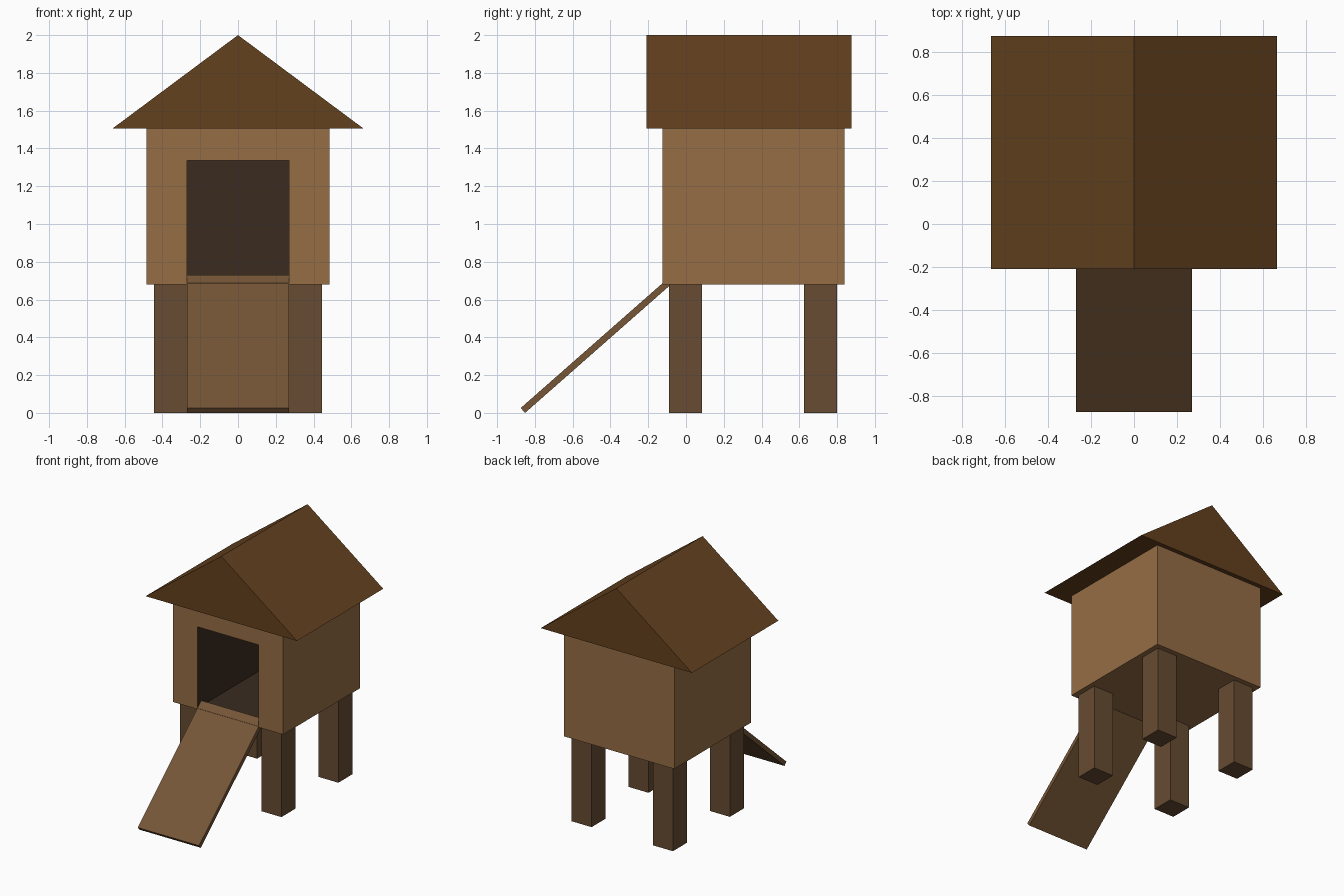
import bpy, bmesh
from mathutils import Vector

if "Cube" in bpy.data.objects:
    bpy.data.objects.remove(bpy.data.objects["Cube"])


def material(name, rgb):
    def lin(c):
        c /= 255
        return c / 12.92 if c <= 0.04045 else ((c + 0.055) / 1.055) ** 2.4
    m = bpy.data.materials.new(name)
    m.diffuse_color = (*[lin(c) for c in rgb], 1)
    m.use_nodes = True
    m.node_tree.nodes["Principled BSDF"].inputs["Base Color"].default_value = m.diffuse_color
    return m


def prism(name, profile, axis, depth, mat):
    """Extrude a closed profile along a depth vector."""
    bm = bmesh.new()
    face = bm.faces.new([bm.verts.new(axis(a, b)) for a, b in profile])
    out = bmesh.ops.extrude_face_region(bm, geom=[face])
    verts = [v for v in out["geom"] if isinstance(v, bmesh.types.BMVert)]
    bmesh.ops.translate(bm, verts=verts, vec=depth)
    bmesh.ops.recalc_face_normals(bm, faces=bm.faces)
    mesh = bpy.data.meshes.new(name)
    bm.to_mesh(mesh)
    bm.free()
    ob = bpy.data.objects.new(name, mesh)
    bpy.context.collection.objects.link(ob)
    mesh.materials.append(mat)
    return ob


def box(name, x, y, z, mat):
    rect = [(x[0], y[0]), (x[1], y[0]), (x[1], y[1]), (x[0], y[1])]
    return prism(name, rect, lambda a, b: (a, b, z[0]), Vector((0, 0, z[1] - z[0])), mat)


wall = material("wall_wood", (150, 109, 69))
roof_wood = material("roof_wood", (100, 65, 30))
leg_wood = material("leg_wood", (103, 76, 50))
ramp_wood = material("ramp_wood", (118, 86, 55))
dark = material("dark_interior", (58, 43, 32))

# Cabin, hollowed through the doorway
cabin = box("cabin", (-0.485, 0.485), (-0.125, 0.84), (0.68, 1.505), wall)
cutter = box("doorway_cutter", (-0.27, 0.27), (-0.3, 0.75), (0.687, 1.335), dark)
cutter.hide_render = True
cutter.hide_viewport = True
cut = cabin.modifiers.new("doorway", "BOOLEAN")
cut.operation = "DIFFERENCE"
cut.solver = "EXACT"
cut.material_mode = "TRANSFER"
cut.object = cutter

# Solid gable roof
prism("roof", [(-0.665, 1.505), (0.665, 1.505), (0, 2.0)],
      lambda a, b: (a, -0.21, b), Vector((0, 1.085, 0)), roof_wood)

# Four square legs
for row, y in (("front", -0.09), ("back", 0.625)):
    for side, x in (("left", -0.445), ("right", 0.27)):
        box(f"{row}_{side}_leg", (x, x + 0.175), (y, y + 0.175), (0, 0.68), leg_wood)

# Sloping plank, its tip reaching just inside the doorway
prism("ramp", [(-0.875, 0.026), (-0.852, 0), (-0.052, 0.704), (-0.075, 0.73)],
      lambda a, b: (-0.27, a, b), Vector((0.54, 0, 0)), ramp_wood)
